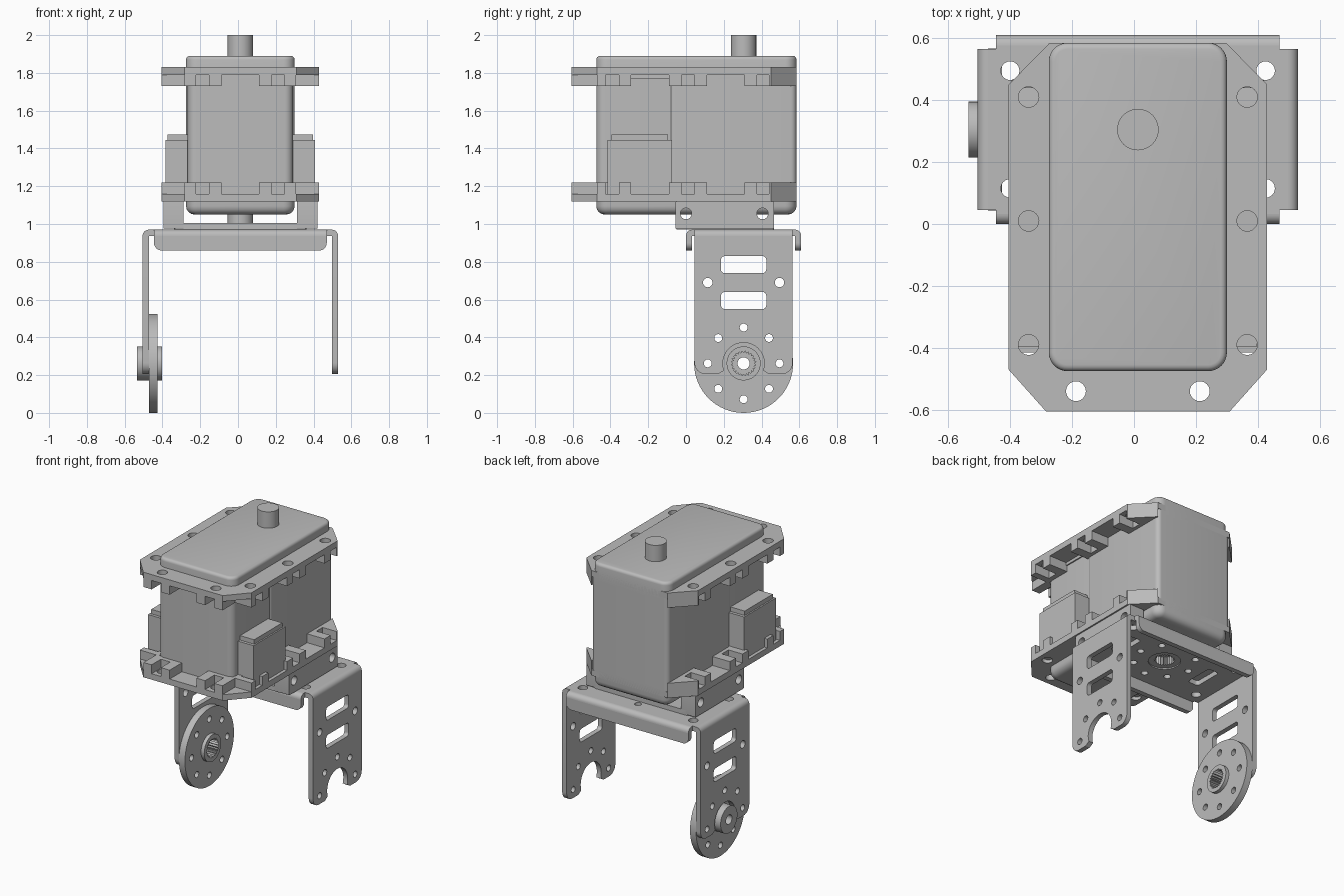
import bpy, bmesh
from math import sin, cos, pi, radians
from mathutils import Matrix

cube = bpy.data.objects.get("Cube")
if cube:
    bpy.data.objects.remove(cube)

grey = bpy.data.materials.new("plain_grey")
grey.use_nodes = True
grey.diffuse_color = (0.5, 0.5, 0.5, 1)
grey.node_tree.nodes["Principled BSDF"].inputs["Base Color"].default_value = (0.5, 0.5, 0.5, 1)

CX, SY = 0.0125, 0.305          # centre line and shaft position
AXES = {"z": Matrix.Identity(3),
        "x": Matrix(((0, 0, 1), (1, 0, 0), (0, 1, 0))),
        "y": Matrix(((1, 0, 0), (0, 0, -1), (0, 1, 0)))}


def arc(u, v, r, a0, a1, n=8):
    return [(u + r * cos(radians(a0 + (a1 - a0) * i / n)),
             v + r * sin(radians(a0 + (a1 - a0) * i / n))) for i in range(n + 1)]


def circle(u, v, r, n=24):
    return arc(u, v, r, 0, 360, n)[:-1]


def rrect(u0, v0, u1, v1, r=0.02):
    return (arc(u1 - r, v1 - r, r, 0, 90) + arc(u0 + r, v1 - r, r, 90, 180)
            + arc(u0 + r, v0 + r, r, 180, 270) + arc(u1 - r, v0 + r, r, 270, 360))


def ring(u, v, r, size, n=8):
    return [circle(u + r * cos(i * 2 * pi / n), v + r * sin(i * 2 * pi / n), size, 16) for i in range(n)]


def spline_hole(u, v):
    return [(u + r * cos(i * pi / 24), v + r * sin(i * pi / 24))
            for i in range(48) for r in [0.066 if i % 2 else 0.054]]


def prism(name, axis, lo, hi, outline, holes=(), bevel=0, bevel_end=None):
    """Extrude a flat outline with holes between lo and hi along an axis."""
    curve = bpy.data.curves.new(name, "CURVE")
    curve.dimensions, curve.fill_mode = "2D", "BOTH"
    curve.extrude = (hi - lo) / 2
    for loop in [outline, *holes]:
        s = curve.splines.new("POLY")
        s.points.add(len(loop) - 1)
        for p, (u, v) in zip(s.points, loop):
            p.co = (u, v, 0, 1)
        s.use_cyclic_u = True
    temp = bpy.data.objects.new(name + "_outline", curve)
    bpy.context.scene.collection.objects.link(temp)
    dg = bpy.context.evaluated_depsgraph_get()
    mesh = bpy.data.meshes.new_from_object(temp.evaluated_get(dg))
    bpy.data.objects.remove(temp)
    bm = bmesh.new()
    bm.from_mesh(mesh)
    bmesh.ops.remove_doubles(bm, verts=bm.verts, dist=1e-5)
    mid = (lo + hi) / 2
    for v in bm.verts:
        v.co.z += mid
    if bevel:
        bmesh.ops.dissolve_limit(bm, angle_limit=0.01, verts=bm.verts, edges=bm.edges)
        rim = [e for e in bm.edges if all(abs(v.co.z - bevel_end) < 1e-4 for v in e.verts)]
        bmesh.ops.bevel(bm, geom=rim, offset=bevel, segments=4, profile=0.5, affect="EDGES")
    bmesh.ops.transform(bm, matrix=AXES[axis].to_4x4(), verts=bm.verts)
    bmesh.ops.recalc_face_normals(bm, faces=bm.faces)
    bm.to_mesh(mesh)
    bm.free()
    mesh.shade_smooth()
    mesh.set_sharp_from_angle(angle=radians(30))
    mesh.materials.clear()
    mesh.materials.append(grey)
    obj = bpy.data.objects.new(name, mesh)
    bpy.context.scene.collection.objects.link(obj)
    return obj


def box(name, x, y, z):
    return prism(name, "z", z[0], z[1], [(x[0], y[0]), (x[1], y[0]), (x[1], y[1]), (x[0], y[1])])


def span(side, a, b):
    """Range of x on one side of the centre line."""
    return sorted((CX + side * a, CX + side * b))


# Motor case: caps with soft rims and a two-part middle
BW, Y0, Y1 = 0.2875, -0.475, 0.585
case = rrect(CX - BW, Y0, CX + BW, Y1, 0.06)
prism("top_cap", "z", 1.77, 1.89, case, bevel=0.02, bevel_end=1.89)
prism("bottom_cap", "z", 1.05, 1.17, case, bevel=0.045, bevel_end=1.05)
prism("case_front", "z", 1.15, 1.79, rrect(CX - BW + 0.008, Y0, CX + BW - 0.008, 0, 0.045))
prism("case_back", "z", 1.15, 1.79, rrect(CX - BW, -0.09, CX + BW, Y1, 0.03))
prism("top_shaft", "z", 1.85, 2.0, circle(CX, SY, 0.067, 32))
prism("bottom_shaft", "z", 1.0, 1.07, circle(CX, SY, 0.067, 32))

# Two flanged mounting plates, mirrored in height, with lugs beside each hole
W, INN, F = 0.4175, 0.285, -0.605
octagon = [(CX + s * x, y) for s, pts in
           ((1, ((0.297, F), (W, -0.47), (W, 0.45), (INN, Y1))),
            (-1, ((INN, Y1), (W, 0.45), (W, -0.47), (0.297, F)))) for x, y in pts]
holes = [circle(CX + s * 0.353, y, 0.033) for s in (-1, 1) for y in (-0.39, 0.01, 0.41)]
holes += [circle(CX + s * 0.2, -0.54, 0.032) for s in (-1, 1)]
for level in ("top", "bottom"):
    def zr(a, b):
        return (a, b) if level == "top" else (2.95 - b, 2.95 - a)
    prism(level + "_flange", "z", *zr(1.79, 1.83), octagon, holes)
    rib = zr(1.73, 1.795)
    for s in (-1, 1):
        for y in (-0.39, 0.01, 0.41):
            for d in (-1, 1):
                a, b = sorted((y + d * 0.035, y + d * 0.1))
                box(level + "_side_lug", span(s, INN - 0.01, W), (max(a, -0.47), min(b, 0.45)), rib)
            box(level + "_lug_back", span(s, INN - 0.01, 0.312), (y - 0.04, min(y + 0.04, 0.45)), rib)
        prism(level + "_back_corner", "z", *rib,
              [(CX + s * x, y) for x, y in ((W, 0.44), (W, 0.45), (INN, Y1), (INN - 0.02, 0.44))])
        for a, b in ((0.1, 0.165), (0.235, 0.295)):
            box(level + "_front_lug", span(s, a, b), (F, Y0 + 0.01), rib)
        box(level + "_front_lug_back", span(s, 0.16, 0.24), (-0.505, Y0 + 0.01), rib)

# Cable sockets on both sides
for s in (-1, 1):
    box("cable_socket", span(s, 0.27, 0.395), (-0.415, -0.075), (1.14, 1.445))
    box("cable_socket_top", span(s, 0.27, 0.385), (-0.395, -0.095), (1.44, 1.475))

# Carrier under the motor: tray and two drilled ears
bolts = ring(CX, SY, 0.19, 0.022)
tray_bolts = [h for h in bolts if max(p[1] for p in h) < 0.46]
prism("carrier_tray", "z", 0.972, 1.005, rrect(CX - 0.35, -0.05, CX + 0.35, 0.465, 0.01),
      tray_bolts + [circle(CX, SY, 0.085)])
for s in (-1, 1):
    prism("carrier_ear", "x", *span(s, 0.3, 0.4075), rrect(-0.055, 0.975, 0.465, 1.12, 0.005),
          [circle(y, 1.055, 0.03) for y in (0.0, 0.405)])

# Folded bracket: cross-shaped base plate
T, TOP = 0.033, 0.97
LX, FX, LY = 0.5175, 0.4575, 0.26      # leg, flap and leg-width half sizes
BY0, BY1 = 0.0, 0.61
quarter = [(FX, 0.305 - T), (FX, LY), (LX - T, LY), (LX - T, -LY), (FX, -LY), (FX, -0.305 + T)]
base = [(CX + x, SY + y) for x, y in quarter] + [(CX - x, SY + y) for x, y in reversed(quarter)]
base_holes = bolts + [circle(CX, SY, 0.1)]
for s in (-1, 1):
    base_holes += [circle(CX + s * 0.4125, SY + t * 0.19, 0.03) for t in (-1, 1)]
    base_holes.append(rrect(CX + s * 0.31 - 0.04, SY - 0.1, CX + s * 0.31 + 0.04, SY + 0.1))
prism("bracket_base", "z", TOP - T, TOP, base, base_holes)

# Front and back flaps with rounded folds
for name, y, a in (("front", BY0 + T, 90), ("back", BY1 - T, 0)):
    ylo, yhi = (BY0, BY0 + T) if name == "front" else (BY1 - T, BY1)
    prism(name + "_flap_fold", "x", CX - FX, CX + FX,
          arc(y, TOP - T, T, a, a + 90) + [(y, TOP - T)])
    prism(name + "_flap", "y", -yhi, -ylo,
          arc(CX + FX - 0.04, 0.9, 0.04, 0, -90) + arc(CX - FX + 0.04, 0.9, 0.04, -90, -180)
          + [(CX - FX, TOP - T), (CX + FX, TOP - T)])

# Legs with slots, holes and an open bite around the pivot
PZ, BOT = 0.262, 0.205
leg = ([(SY - LY, TOP - T)] + arc(SY - LY + 0.06, BOT + 0.06, 0.06, 180, 270)
       + [(SY - 0.135, BOT)] + arc(SY, PZ, 0.11, 200, -20, 20)
       + [(SY + 0.135, BOT)] + arc(SY + LY - 0.06, BOT + 0.06, 0.06, -90, 0)
       + [(SY + LY, TOP - T)])
leg_holes = [rrect(SY - 0.12, z, SY + 0.12, z + 0.09) for z in (0.55, 0.74)]
leg_holes += [circle(SY + s * 0.19, 0.69, 0.025) for s in (-1, 1)]
pivot_bolts = ring(SY, PZ, 0.19, 0.021)
leg_holes += pivot_bolts[:5]
for s, name in ((-1, "right"), (1, "left")):
    prism(name + "_leg", "x", *span(s, LX - T, LX), leg, leg_holes)
    fold = arc(CX + s * (LX - T), TOP - T, T, 90 - 90 * s, 90) + [(CX + s * (LX - T), TOP - T)]
    prism(name + "_leg_fold", "y", -(SY + LY), -(SY - LY), fold)

# Drive disc with a toothed bore and a hub through the right leg
prism("drive_disc", "x", -0.472, -0.427, circle(SY, PZ, 0.262, 64), pivot_bolts + [circle(SY, PZ, 0.075)])
prism("hub_inner", "x", -0.48, -0.403, circle(SY, PZ, 0.09, 40), [spline_hole(SY, PZ)])
prism("hub_outer", "x", -0.535, -0.48, circle(SY, PZ, 0.09, 40), [circle(SY, PZ, 0.032)],)

# Matching toothed collar in the base plate
prism("base_collar", "z", 0.945, 1.005, circle(CX, SY, 0.1, 40), [spline_hole(CX, SY)])
